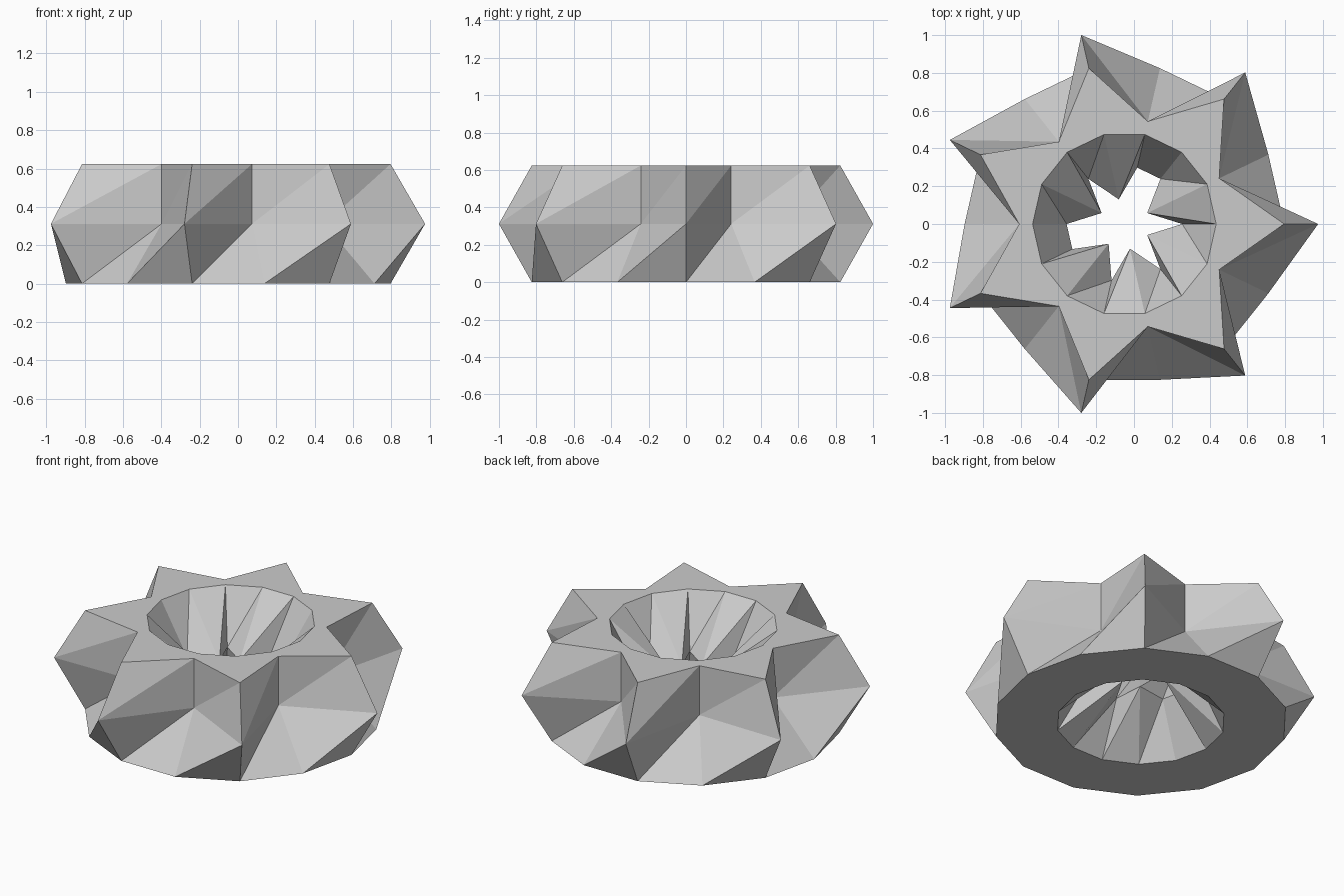
import bpy, bmesh
from math import cos, sin, tau

cube = bpy.data.objects.get("Cube")
if cube:
    bpy.data.objects.remove(cube, do_unlink=True)

SEGMENTS, SIDES = 14, 6
RING, TUBE = 0.666, 0.36          # ring radius and tube radius
VALLEY, SPIKE = 0.557, 0.134      # pulled-in radii outside and inside
SPIKES = {1, 4, 6, 9, 11, 13}     # segments whose inner point is pulled in
OFFSET = -RING * 0.0763           # centres the seven-pointed outline in x
HALF = TUBE * sin(tau / 6)

grey = bpy.data.materials.new("plain grey")
grey.use_nodes = True
colour = (0.6, 0.6, 0.6, 1)
grey.diffuse_color = colour
bsdf = next(n for n in grey.node_tree.nodes if n.type == 'BSDF_PRINCIPLED')
bsdf.inputs["Base Color"].default_value = colour
bsdf.inputs["Roughness"].default_value = 0.8


def section_radius(k, m):
    """Radius of tube corner m (0 outer, 1 upper outer, 3 inner) at segment k."""
    if k % 2 and m in (0, 1):
        return VALLEY
    if m == 3 and k in SPIKES:
        return SPIKE
    return RING + TUBE * cos(tau * m / SIDES)


# Hexagonal tube swept round a ring, with star points and inner spikes
bm = bmesh.new()
rings = []
for k in range(SEGMENTS):
    a = tau * k / SEGMENTS
    ring = []
    for m in range(SIDES):
        r = section_radius(k, m)
        z = HALF + TUBE * sin(tau * m / SIDES)
        ring.append(bm.verts.new((OFFSET + r * cos(a), r * sin(a), z)))
    rings.append(ring)

for k in range(SEGMENTS):
    here, there = rings[k], rings[(k + 1) % SEGMENTS]
    for m in range(SIDES):
        n = (m + 1) % SIDES
        if m in (1, 4):           # flat top and bottom
            bm.faces.new((here[m], there[m], there[n], here[n]))
        else:                     # folded sides
            bm.faces.new((here[m], there[m], there[n]))
            bm.faces.new((here[m], there[n], here[n]))

mesh = bpy.data.meshes.new("star_ring")
bm.to_mesh(mesh)
bm.free()
mesh.materials.append(grey)
star = bpy.data.objects.new("star_ring", mesh)
bpy.context.collection.objects.link(star)
